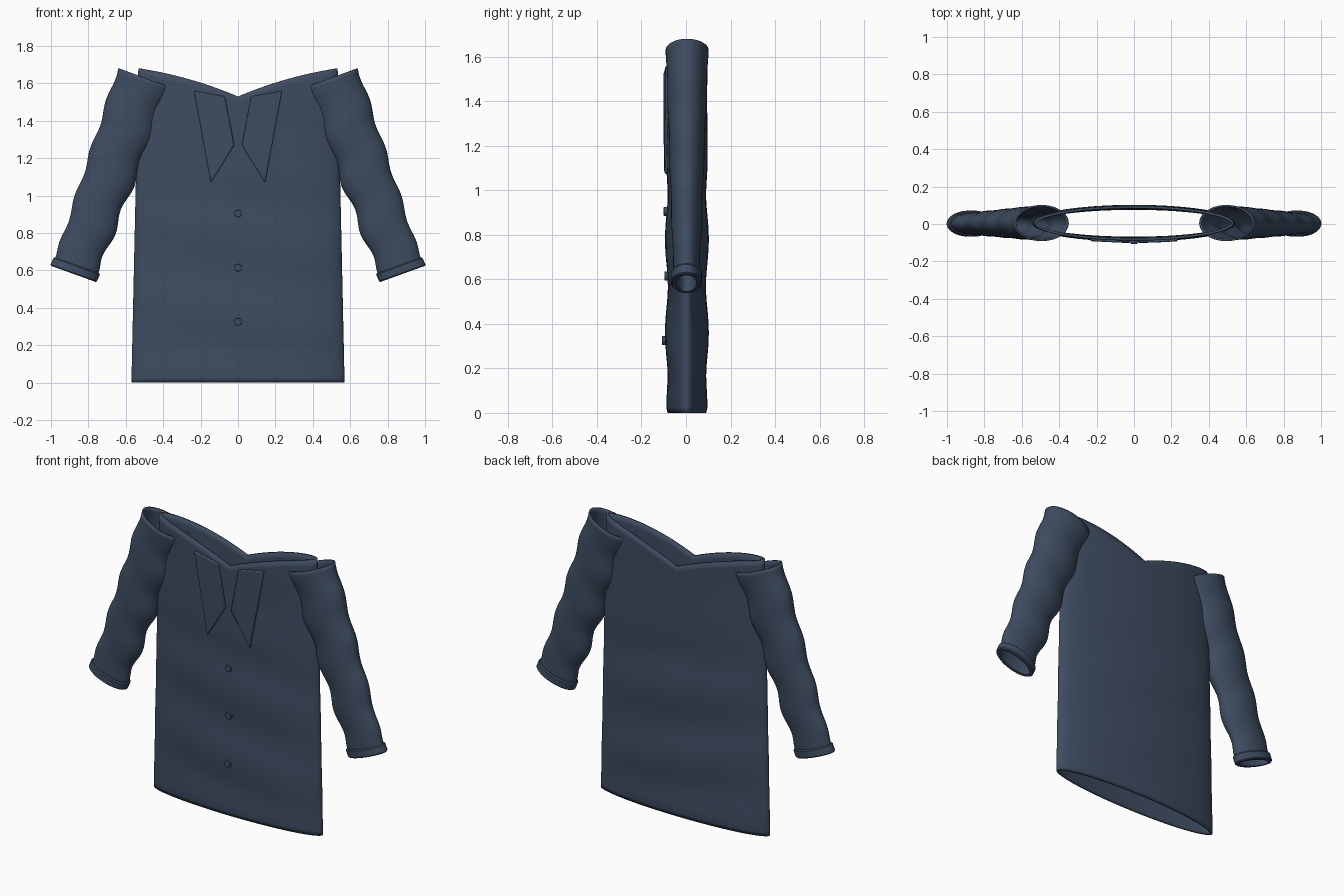
import bpy, bmesh, math
from mathutils import Vector

if "Cube" in bpy.data.objects:
    bpy.data.objects.remove(bpy.data.objects["Cube"])

cloth = bpy.data.materials.new("navy cloth")
cloth.use_nodes = True
NAVY = (0.048, 0.072, 0.118, 1)
cloth.diffuse_color = NAVY
cloth.node_tree.nodes["Principled BSDF"].inputs["Base Color"].default_value = NAVY


def finish(name, bm, thickness=0, bevel=0, angle=40):
    bmesh.ops.recalc_face_normals(bm, faces=bm.faces)
    mesh = bpy.data.meshes.new(name)
    bm.to_mesh(mesh)
    bm.free()
    ob = bpy.data.objects.new(name, mesh)
    bpy.context.collection.objects.link(ob)
    mesh.materials.append(cloth)
    if thickness:
        mod = ob.modifiers.new("wall", "SOLIDIFY")
        mod.thickness, mod.offset = thickness, -1
    if bevel:
        mod = ob.modifiers.new("soft edge", "BEVEL")
        mod.width, mod.segments = bevel, 2
    bpy.ops.object.select_all(action="DESELECT")
    ob.select_set(True)
    bpy.context.view_layer.objects.active = ob
    bpy.ops.object.shade_smooth_by_angle(angle=math.radians(angle))
    return ob


def tube(rings, closed=False):
    """Skin a list of rings of points into an open tube."""
    bm = bmesh.new()
    rows = [[bm.verts.new(p) for p in ring] for ring in rings]
    pairs = list(zip(rows, rows[1:]))
    if closed:
        pairs.append((rows[-1], rows[0]))
    for a, b in pairs:
        for i in range(len(a)):
            j = (i + 1) % len(a)
            bm.faces.new((a[i], a[j], b[j], b[i]))
    return bm


# Body: flattened tube with soft folds and a dipped neckline
HALF_DEPTH = 0.092


def depth(x, z):
    fade = min(1, max(0.15, (1.25 - z) / 0.3)) * min(1, z / 0.2)
    fold = 0.07 * fade * math.cos(math.tau * (z - 0.78) / 0.42 + 2.5 * x)
    return HALF_DEPTH * (1 + fold) * (0.94 if z < 0.01 else 1)


def half_width(z):
    return 0.57 - 0.022 * z


def front_y(x, z):
    return 0.004 - depth(x, z) * math.sqrt(1 - (x / half_width(z)) ** 2)


SIDES, ROWS = 96, 44
levels = [0, 0.015, 0.04] + [0.04 + 0.96 * i / ROWS for i in range(1, ROWS + 1)]
body_rings = []
for h in levels:
    ring = []
    for i in range(SIDES):
        a = math.tau * i / SIDES
        t = abs(math.cos(a))
        z = h * (1.53 + 0.15 * t * (1.5 - 0.5 * t))
        x = half_width(z) * math.cos(a)
        ring.append((x, 0.004 + depth(x, z) * math.sin(a), z))
    body_rings.append(ring)
finish("coat_body", tube(body_rings), thickness=0.014)

# Sleeves and cuffs along a slanted axis
START, END = Vector((0.5, 0.005, 1.63)), Vector((0.872, 0.002, 0.60))
AXIS = (END - START).normalized()
OUT = Vector((-AXIS.z, 0, AXIS.x))
LENGTH = (END - START).length


def sleeve_ring(s, width, deep, side, count=40):
    wobble = 0.009 * math.cos(math.tau * (s - 0.17) / 0.27)
    centre = START + AXIS * s + OUT * wobble * min(1, (LENGTH - s) / 0.1)
    ring = []
    for i in range(count):
        a = math.tau * i / count
        p = centre + OUT * width * math.cos(a) + Vector((0, deep * math.sin(a), 0))
        ring.append((p.x * side, p.y, p.z))
    return ring


for side, label in ((1, "left"), (-1, "right")):
    rings = []
    for k in range(49):
        t = k / 48
        puff = 1 + 0.02 * math.cos(math.tau * t * 4)
        rings.append(sleeve_ring(t * LENGTH, (0.152 - 0.032 * t) * puff,
                                 (0.095 - 0.037 * t) * puff, side))
    finish(label + "_sleeve", tube(rings), thickness=0.01)

    # Cuff: closed rounded band around the sleeve end
    band = [(-0.03, 0.006), (-0.024, 0.012), (0.014, 0.012), (0.02, 0.006),
            (0.02, -0.012), (-0.03, -0.012)]
    cuff = [sleeve_ring(LENGTH + s, 0.12 + r, 0.058 + r, side) for s, r in band]
    finish(label + "_cuff", tube(cuff, closed=True))

    # Lapel: thin pointed plate lying on the chest
    bm = bmesh.new()
    outline = [(0.235, 1.56), (0.07, 1.53), (0.02, 1.27), (0.145, 1.07)]
    layers = [[bm.verts.new((x * side, front_y(x * side, z) + off, z)) for x, z in outline]
              for off in (-0.013, 0.008)]
    for layer in layers:
        bm.faces.new(layer)
    for i in range(4):
        j = (i + 1) % 4
        bm.faces.new((layers[0][i], layers[0][j], layers[1][j], layers[1][i]))
    finish(label + "_lapel", bm, bevel=0.006)

# Buttons down the front
for n, z in enumerate((0.905, 0.615, 0.325)):
    bm = bmesh.new()
    bmesh.ops.create_cone(bm, cap_ends=True, segments=20, radius1=0.02, radius2=0.02, depth=0.024)
    for v in bm.verts:
        v.co = Vector((v.co.x, v.co.z + front_y(0, z) - 0.002, v.co.y + z))
    finish("button_%d" % (n + 1), bm, bevel=0.002)
